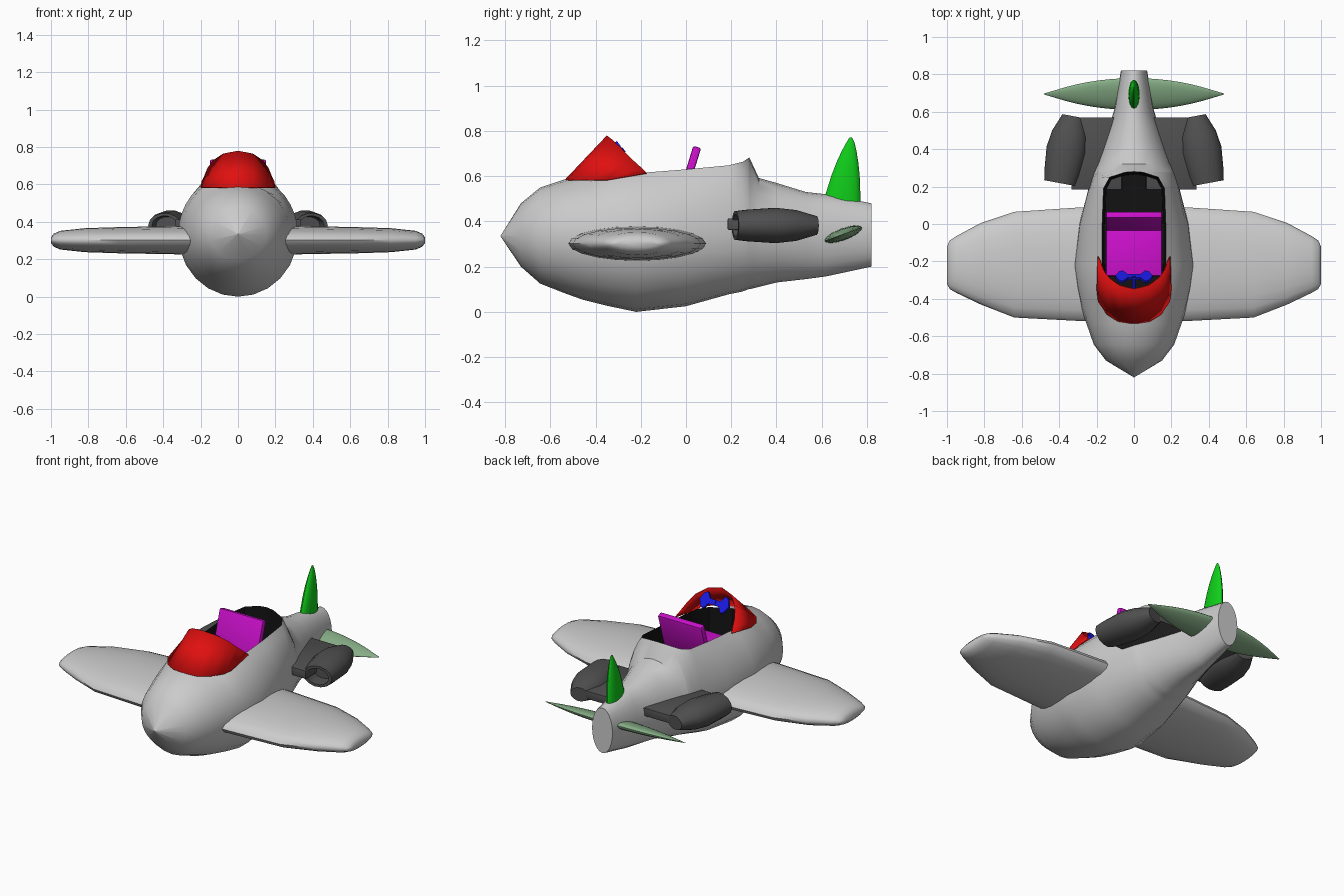
import bpy, bmesh
from math import sin, cos, pi, asin, sqrt, radians
from mathutils import Matrix, Vector

if "Cube" in bpy.data.objects:
    bpy.data.objects.remove(bpy.data.objects["Cube"])


def mat(name, c):
    m = bpy.data.materials.new(name)
    m.diffuse_color = (*c, 1)
    m.use_nodes = True
    m.node_tree.nodes["Principled BSDF"].inputs["Base Color"].default_value = m.diffuse_color
    return m


RED, BLUE = mat("red", (.75, .005, .005)), mat("blue", (.01, .01, .75))
PINK, BLACK = mat("magenta", (.6, .005, .6)), mat("black", (.006, .006, .006))
GREEN, PALE = mat("green", (.005, .62, .01)), mat("pale_green", (.24, .42, .24))
DARK, GREY = mat("dark_grey", (.08, .08, .08)), None


def finish(bm, name, material=None, angle=40, flip=False):
    bmesh.ops.remove_doubles(bm, verts=bm.verts, dist=.0005)
    bmesh.ops.recalc_face_normals(bm, faces=bm.faces)
    if flip:
        bmesh.ops.reverse_faces(bm, faces=bm.faces)
    me = bpy.data.meshes.new(name)
    bm.to_mesh(me)
    bm.free()
    me.shade_smooth()
    me.set_sharp_from_angle(angle=radians(angle))
    ob = bpy.data.objects.new(name, me)
    bpy.context.collection.objects.link(ob)
    if material:
        me.materials.append(material)
    return ob


def loft(name, rings, material=None, closed=True, caps=(True, True), angle=40, flip=False):
    """Skin a list of equally long rings of points."""
    bm = bmesh.new()
    rows = [[bm.verts.new(p) for p in r] for r in rings]
    n = len(rows[0])
    for a, b in zip(rows, rows[1:]):
        for i in range(n if closed else n - 1):
            j = (i + 1) % n
            bm.faces.new((a[i], a[j], b[j], b[i]))
    for row, use in zip((rows[0], rows[-1]), caps):
        if use:
            bm.faces.new(row)
    return finish(bm, name, material, angle, flip)


def box(name, size, loc, material, tilt=0, bevel=.008):
    bm = bmesh.new()
    bmesh.ops.create_cube(bm, size=1, matrix=Matrix.Translation(loc) @ Matrix.Rotation(tilt, 4, 'X')
                          @ Matrix.Diagonal((*size, 1)))
    bmesh.ops.bevel(bm, geom=bm.edges[:], offset=bevel, segments=2, profile=.5, affect='EDGES')
    return finish(bm, name, material)


def circle(n=16):
    return [(cos(2 * pi * i / n), sin(2 * pi * i / n)) for i in range(n)]


# fuselage stations: y, bottom z, middle z, half width, rim z, rim half width (0 = closed top)
HULL = [(-.82, .334, .335, .001, .336, 0), (-.73, .20, .335, .15, .48, 0),
        (-.645, .125, .335, .215, .55, 0), (-.53, .08, .335, .255, .588, 0),
        (-.46, .055, .335, .278, .607, 0), (-.41, .042, .335, .288, .6, .13),
        (-.34, .025, .335, .303, .605, .165), (-.22, .0, .335, .32, .613, .17),
        (0, .025, .335, .292, .63, .17), (.19, .078, .335, .243, .648, .163),
        (.25, .09, .335, .225, .663, .13), (.276, .1, .335, .217, .68, .05),
        (.28, .1, .335, .215, .683, 0), (.322, .11, .335, .2, .592, 0),
        (.4, .13, .335, .172, .57, 0), (.53, .145, .335, .13, .53, 0),
        (.62, .157, .335, .103, .52, 0), (.82, .2, .34, .07, .48, 0)]


def hull_ring(y, zb, zm, w, rz, rw):
    h = (rz - zm) / sqrt(1 - (rw / w) ** 2)
    a0 = asin(rw / w)
    half = []
    for i in range(7):
        a = a0 + (pi / 2 - a0) * i / 6
        half.append((w * sin(a), y, zm + h * cos(a)))
    for i in range(1, 7):
        a = pi / 2 * i / 6
        half.append((w * cos(a), y, zm - (zm - zb) * sin(a)))
    return half + [(-x, y, z) for x, y, z in half[-2::-1]]


loft("fuselage", [hull_ring(*s) for s in HULL], GREY, closed=False, caps=(False, True))

# cockpit tub hanging from the opening's rim
rim = [(s[5], s[0], s[4]) for s in HULL[4:13]]
rim += [(-x, y, z) for x, y, z in rim[-2:0:-1]]
floor = [(x * .92, -.08 + (y + .08) * .96, .38) for x, y, z in rim]
loft("cockpit_tub", [rim, floor], BLACK, caps=(False, True), flip=True)

# windshield: upper and lower edge curves, mirrored
top = [(0, -.35, .78), (.08, -.33, .765), (.135, -.29, .728), (.165, -.25, .685),
       (.183, -.2, .64), (.195, -.175, .615)]
low = [(0, -.535, .585), (.085, -.522, .585), (.145, -.485, .585), (.193, -.415, .585),
       (.2, -.35, .583), (.195, -.175, .613)]
edges = [[(-x, y, z) for x, y, z in c[:0:-1]] + c for c in (top, low)]
shield = loft("windshield", edges, RED, closed=False, caps=(False, False))
thick = shield.modifiers.new("thickness", 'SOLIDIFY')
thick.thickness = .006


# wings and tail: elliptical sections along one axis
def section_x(x, y0, y1, t, z, tilt=0):
    c, r = (y0 + y1) / 2, (y1 - y0) / 2
    return [(x, c + u * r * cos(tilt) - v * t * sin(tilt), z + u * r * sin(tilt) + v * t * cos(tilt))
            for u, v in circle(20)]


WING = [(.0, -.525, .09, .077), (.3, -.518, .088, .076), (.64, -.5, .065, .07), (.82, -.43, .005, .064),
        (.95, -.368, -.065, .05), (.985, -.348, -.088, .035), (1, -.32, -.12, .015)]
span = [(-x, a, b, t) for x, a, b, t in WING[:0:-1]] + WING
loft("wings", [section_x(*s, .302) for s in span], GREY, angle=50)

tail = []
for i in range(-8, 9):
    f = i / 8
    r = max(.003, .09 * (1 - abs(f) ** 2.1))
    tail.append(section_x(.48 * f, .695 - r, .695 + r, r * .3, .343, radians(20)))
loft("tailplane", tail, PALE)

FIN = [(.44, .61, .772, .03), (.52, .617, .771, .03), (.6, .642, .768, .027), (.66, .665, .762, .022),
       (.71, .688, .754, .015), (.75, .71, .745, .008), (.77, .722, .734, .003)]
loft("tail_fin", [[(u * t, (a + b) / 2 + v * (b - a) / 2, z) for u, v in circle()]
                  for z, a, b, t in FIN], GREEN)

# engines with hollow intakes, and the slabs that carry them
NACELLE = [(.08, .045), (0, .05), (0, .065), (.06, .072), (.18, .08), (.27, .07), (.365, .042)]
for side, s in (("left", -1), ("right", 1)):
    axis = Matrix.Translation((s * .393, .218, .382)) @ Matrix.Rotation(s * radians(10.5), 4, 'Z')
    loft(side + "_engine", [[axis @ Vector((u * r * 1.36, t, v * r)) for u, v in circle(14)]
                            for t, r in NACELLE], DARK, angle=35)
    box(side + "_engine_mount", (.27, .385, .05), (s * .2, .377, .388), DARK, bevel=.004)

# seat
box("seat_back", (.3, .036, .27), (0, .01, .6), PINK, radians(-17))
box("seat_cushion", (.3, .27, .05), (0, -.145, .495), PINK, radians(-4))

# steering yoke: flared bar on a column
outline = [(.0, .016), (.035, .016), (.06, .05), (.08, .04), (.1, 0), (.08, -.04), (.06, -.05), (.035, -.016),
           (0, -.016)]
outline += [(-x, v) for x, v in outline[-2:0:-1]]
tilt = Matrix.Translation((0, -.283, .71)) @ Matrix.Rotation(radians(35), 4, 'X')
loft("steering_yoke", [[tilt @ Vector((x, d, v)) for x, v in outline] for d in (-.008, .008)], BLUE)
tube = [[tilt @ Vector((u * .012, d, v * .012)) for u, v in circle(10)] for d in (-.12, .012)]
loft("yoke_column", tube, BLUE)
